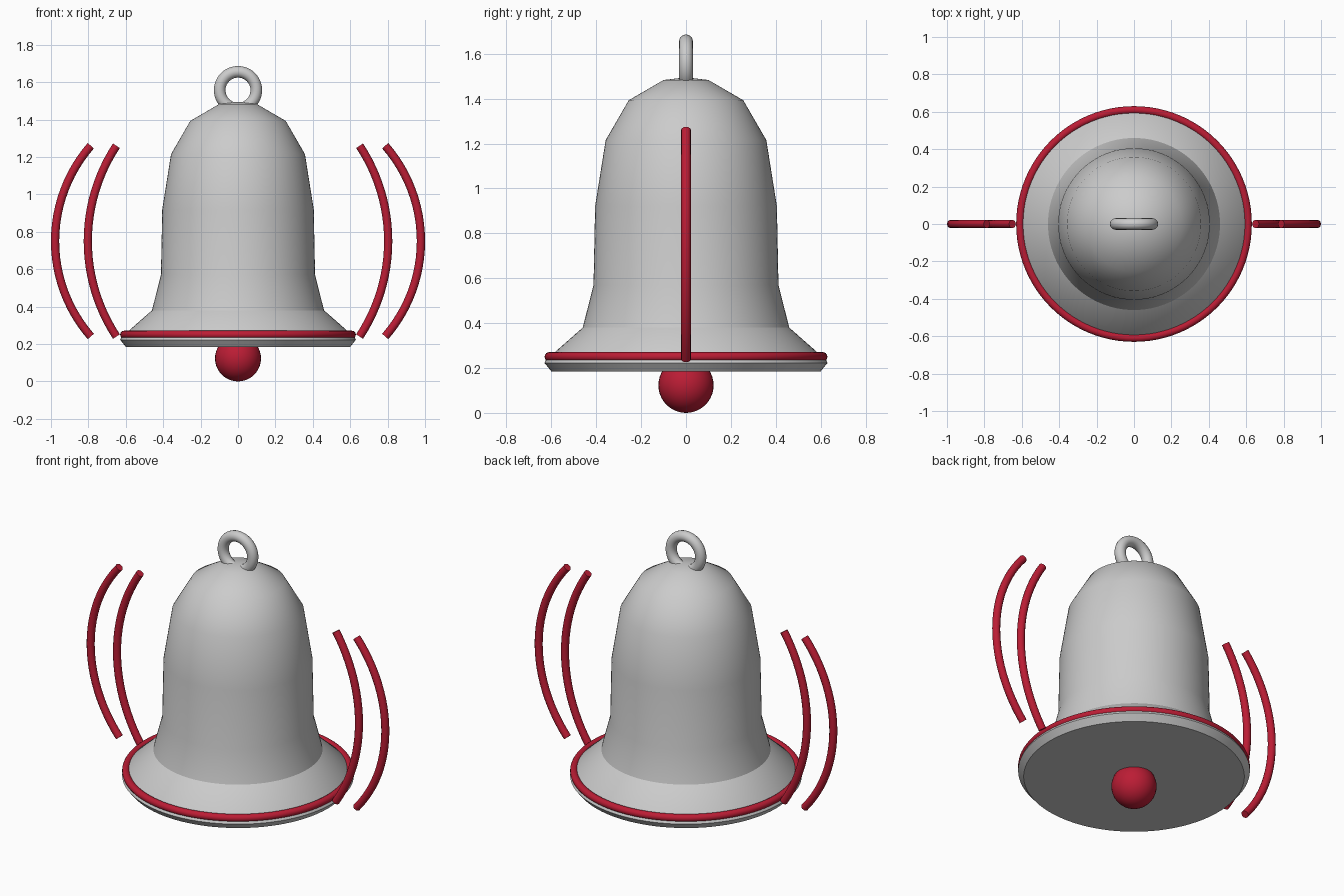
import bpy, bmesh, math
from mathutils import Matrix

if "Cube" in bpy.data.objects:
    bpy.data.objects.remove(bpy.data.objects["Cube"])

red = bpy.data.materials.new("red")
red.diffuse_color = (0.50, 0.012, 0.035, 1)
red.use_nodes = True
red.node_tree.nodes["Principled BSDF"].inputs["Base Color"].default_value = red.diffuse_color


def finish(obj, name, mat=None, angle=30):
    obj.name = name
    if mat:
        obj.data.materials.append(mat)
    bpy.ops.object.select_all(action='DESELECT')
    obj.select_set(True)
    bpy.context.view_layer.objects.active = obj
    bpy.ops.object.shade_smooth_by_angle(angle=math.radians(angle))
    return obj


def lathe(name, profile, n=96):
    bm = bmesh.new()
    rings = []
    for r, z in profile:
        if r == 0:
            rings.append([bm.verts.new((0, 0, z))] * n)
        else:
            rings.append([bm.verts.new((r * math.cos(2 * math.pi * i / n),
                                        r * math.sin(2 * math.pi * i / n), z)) for i in range(n)])
    for a, b in zip(rings, rings[1:]):
        for i in range(n):
            j = (i + 1) % n
            bm.faces.new(list(dict.fromkeys((a[i], a[j], b[j], b[i]))))
    bmesh.ops.recalc_face_normals(bm, faces=bm.faces)
    me = bpy.data.meshes.new(name)
    bm.to_mesh(me)
    bm.free()
    obj = bpy.data.objects.new(name, me)
    bpy.context.collection.objects.link(obj)
    return finish(obj, name)


def torus(name, major, minor, z, rot=(0, 0, 0), mat=None, n=96):
    bpy.ops.mesh.primitive_torus_add(major_radius=major, minor_radius=minor, major_segments=n,
                                     minor_segments=16, location=(0, 0, z), rotation=rot)
    return finish(bpy.context.object, name, mat)


def ringing_arc(name, end_x, mid_x, side, half=0.51, zc=0.75, r=0.022, n=24, sides=12):
    """Round tube along a circular arc, with flat ends square to the path."""
    sag = mid_x - end_x
    rad = (half ** 2 + sag ** 2) / (2 * sag)
    span = math.asin(half / rad)
    bm = bmesh.new()
    rings = []
    for k in range(n + 1):
        t = -span + 2 * span * k / n
        ring = []
        for i in range(sides):
            a = 2 * math.pi * i / sides
            d = rad + r * math.cos(a)
            ring.append(bm.verts.new((side * (mid_x - rad + d * math.cos(t)),
                                      r * math.sin(a), zc + d * math.sin(t))))
        rings.append(ring)
    for a, b in zip(rings, rings[1:]):
        for i in range(sides):
            j = (i + 1) % sides
            bm.faces.new((a[i], a[j], b[j], b[i]))
    bm.faces.new(rings[0])
    bm.faces.new(rings[-1])
    bmesh.ops.recalc_face_normals(bm, faces=bm.faces)
    me = bpy.data.meshes.new(name)
    bm.to_mesh(me)
    bm.free()
    obj = bpy.data.objects.new(name, me)
    bpy.context.collection.objects.link(obj)
    return finish(obj, name, red, 40)


# Bell body with flared rim and closed underside
lathe("bell_body", [(0, 0.185), (0.60, 0.185), (0.63, 0.222), (0.625, 0.235), (0.46, 0.38),
                    (0.412, 0.57), (0.405, 0.92), (0.358, 1.215), (0.255, 1.393),
                    (0.10, 1.483), (0, 1.495)])

# Hanging loop and red rim band
torus("hanging_loop", 0.098, 0.031, 1.557, (math.pi / 2, 0, 0), n=48)
torus("rim_band", 0.609, 0.021, 0.25, mat=red)

# Clapper ball
bpy.ops.mesh.primitive_uv_sphere_add(segments=32, ring_count=20, radius=0.123, location=(0, 0, 0.123))
finish(bpy.context.object, "clapper", red)

# Ringing arcs on both sides
for side, label in ((-1, "left"), (1, "right")):
    ringing_arc("inner_arc_" + label, 0.65, 0.803, side)
    ringing_arc("outer_arc_" + label, 0.787, 0.978, side)
